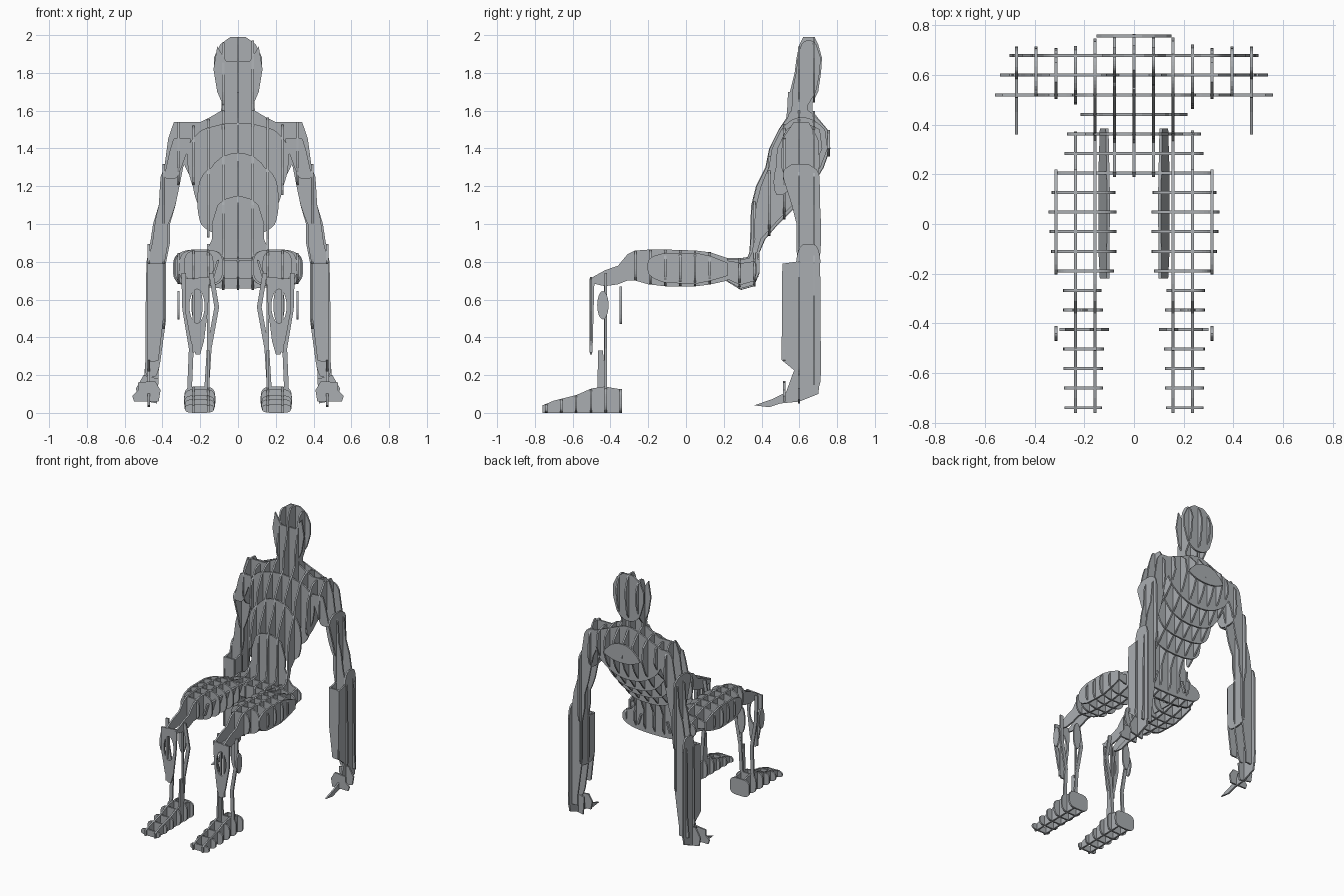
import bpy
import bmesh
import math
from mathutils import Vector

THICKNESS = .012
PITCH = .0787
RING_SIDES = 40

default_cube = bpy.data.objects.get("Cube")
if default_cube:
    bpy.data.objects.remove(default_cube, do_unlink=True)

steel = bpy.data.materials.new("grey_sheet")
steel.use_nodes = True
steel.diffuse_color = (.4, .42, .44, 1)
steel.node_tree.nodes["Principled BSDF"].inputs["Base Color"].default_value = steel.diffuse_color


def finish(name, mesh_builder, mirrored):
    """Turn a bmesh into an object, mirrored to the other side on request."""
    bmesh.ops.recalc_face_normals(mesh_builder, faces=mesh_builder.faces)
    mesh = bpy.data.meshes.new(name)
    mesh_builder.to_mesh(mesh)
    mesh_builder.free()
    mesh.materials.append(steel)
    part = bpy.data.objects.new(name, mesh)
    bpy.context.collection.objects.link(part)
    if mirrored:
        part.modifiers.new("other_side", "MIRROR")
    return part


def loft(rings, along, power):
    """Closed body through rounded rings: station, x range, then y or z range."""
    body = bmesh.new()
    loops = []
    for station, left, right, low, high in rings:
        loop = []
        for step in range(RING_SIDES):
            angle = math.tau * (step + .5) / RING_SIDES
            c, s = math.cos(angle), math.sin(angle)
            across = math.copysign(abs(c) ** (2 / power), c)
            up = math.copysign(abs(s) ** (2 / power), s)
            x = (left + right + across * (right - left)) / 2
            other = (low + high + up * (high - low)) / 2
            point = (x, other, station) if along == "z" else (x, station, other)
            loop.append(body.verts.new(point))
        loops.append(loop)
    for lower, upper in zip(loops, loops[1:]):
        for i in range(RING_SIDES):
            j = (i + 1) % RING_SIDES
            body.faces.new((lower[i], lower[j], upper[j], upper[i]))
    body.faces.new(loops[0])
    body.faces.new(loops[-1])
    return body


def thicken(sheet, faces, normal):
    result = bmesh.ops.extrude_face_region(sheet, geom=faces)
    moved = [v for v in result["geom"] if isinstance(v, bmesh.types.BMVert)]
    bmesh.ops.translate(sheet, verts=moved, vec=normal * THICKNESS)


def slices(name, body, axis, positions, mirrored=False):
    """Cut a body into evenly spaced flat plates."""
    normal = Vector((1, 0, 0)) if axis == "x" else Vector((0, 1, 0))
    result = bmesh.new()
    for position in positions:
        cut = body.copy()
        bmesh.ops.bisect_plane(
            cut, geom=cut.verts[:] + cut.edges[:] + cut.faces[:], dist=1e-6,
            plane_co=normal * (position - THICKNESS / 2), plane_no=normal,
            clear_inner=True, clear_outer=True)
        if cut.edges:
            bmesh.ops.triangle_fill(cut, edges=cut.edges[:], use_beauty=True)
            thicken(cut, cut.faces[:], normal)
            piece = bpy.data.meshes.new("piece")
            cut.to_mesh(piece)
            result.from_mesh(piece)
            bpy.data.meshes.remove(piece)
        cut.free()
    return finish(name, result, mirrored)


def plate(name, axis, position, outline, hole=(), mirrored=True):
    """Hand-cut plate; outline gives the two coordinates lying in its plane."""
    sheet = bmesh.new()
    normal = Vector((1, 0, 0)) if axis == "x" else Vector((0, 1, 0))
    base = position - THICKNESS / 2
    for path in (outline, hole):
        verts = [sheet.verts.new((base, a, b) if axis == "x" else (a, base, b)) for a, b in path]
        for i in range(len(verts)):
            sheet.edges.new((verts[i - 1], verts[i]))
    bmesh.ops.triangle_fill(sheet, edges=sheet.edges[:], use_beauty=True)
    thicken(sheet, sheet.faces[:], normal)
    return finish(name, sheet, mirrored)


def oval(a, b, half_a, half_b):
    turns = [math.tau * i / 24 for i in range(24)]
    return [(a + half_a * math.cos(t), b + half_b * math.sin(t)) for t in turns]


def columns(first, last):
    return [i * PITCH for i in range(first, last + 1)]


def rows(first, last):
    """Crosswise plate positions, counted from the back."""
    return [.756 - i * PITCH for i in range(first, last + 1)]


def symmetric(profile):
    return [(station, -half, half, low, high) for station, half, low, high in profile]


# Torso and neck
torso = loft(symmetric([
    (.78, .22, .31, .385), (.85, .17, .335, .39), (.92, .16, .34, .42), (1, .2, .34, .49),
    (1.1, .22, .345, .59), (1.2, .24, .37, .67), (1.3, .28, .42, .73),
    (1.4, .31, .44, .765), (1.5, .29, .49, .75), (1.56, .16, .53, .7),
    (1.6, .09, .535, .67), (1.7, .085, .54, .67)]), "z", 2.3)
slices("torso_lengthwise", torso, "x", columns(-3, 3))
slices("torso_crosswise", torso, "y", rows(0, 5))

# Head
head = loft(symmetric([
    (1.62, .085, .54, .66), (1.7, .11, .55, .7), (1.8, .13, .575, .715),
    (1.88, .13, .585, .72), (1.95, .1, .6, .7), (1.99, .05, .62, .68)]), "z", 2.5)
slices("head_lengthwise", head, "x", columns(-1, 1))
slices("head_back", head, "y", rows(1, 1))
face = [(.06, 1.86), (.11, 1.94), (.13, 1.82), (.11, 1.7), (.08, 1.63), (.08, 1.5)]
plate("face", "y", rows(2, 2)[0], face + [(-x, z) for x, z in reversed(face)], mirrored=False)

# Arms
arm = loft([
    (1.54, .2, .34, .57, .65), (1.45, .22, .37, .51, .7), (1.3, .29, .39, .5, .71),
    (1.25, .3, .41, .51, .71), (1.1, .33, .42, .56, .71), (1, .36, .45, .585, .715),
    (.9, .36, .465, .585, .715), (.8, .38, .485, .58, .715), (.79, .38, .485, .505, .715),
    (.5, .38, .49, .505, .715), (.28, .41, .49, .505, .715), (.22, .42, .495, .58, .715),
    (.15, .42, .5, .61, .71)], "z", 4)
slices("arm_lengthwise", arm, "x", columns(4, 6), True)
slices("arm_crosswise", arm, "y", rows(1, 3), True)

# Hands
plate("hand", "x", 6 * PITCH, [
    (.71, .18), (.7, .1), (.6, .06), (.5, .05), (.44, .03), (.36, .04),
    (.45, .07), (.53, .11), (.57, .22), (.63, .26)])
plate("fingers", "y", rows(3, 3)[0], [
    (.42, .06), (.55, .06), (.56, .09), (.53, .12), (.53, .16), (.44, .17), (.41, .12)])
plate("palm", "y", rows(2, 2)[0], [(.43, .05), (.53, .07), (.54, .13), (.5, .2), (.42, .18)])

# Hips
hips = loft(symmetric([
    (.19, .315, .72, .8), (.21, .315, .7, .82), (.29, .275, .65, .82), (.36, .27, .67, .83),
    (.39, .2, .74, .82)]), "y", 2.6)
slices("hips_lengthwise", hips, "x", columns(-3, 3))
slices("hips_crosswise", hips, "y", rows(5, 7))

# Thighs and knees
thigh = loft([
    (.22, .08, .315, .7, .82), (.13, .075, .33, .68, .85), (.05, .07, .345, .67, .86),
    (-.11, .07, .335, .67, .865), (-.2, .08, .31, .68, .865), (-.27, .13, .285, .7, .86),
    (-.31, .13, .285, .7, .84), (-.36, .13, .28, .68, .78), (-.43, .13, .28, .67, .755),
    (-.51, .14, .28, .69, .71)], "y", 3.2)
slices("thigh_lengthwise", thigh, "x", columns(2, 4), True)
slices("thigh_crosswise", thigh, "y", rows(8, 13), True)
inner = plate("inner_thigh_support", "x", 0, [
    (-.22, -.04), (-.1, -.06), (.2, -.06), (.385, -.04), (.385, .04), (.1, .06), (-.22, .05)])
inner.modifiers.clear()
for side in (-1, 1):
    support = inner if side < 0 else inner.copy()
    if side > 0:
        bpy.context.collection.objects.link(support)
        support.name = "inner_thigh_support_left"
    support.location = (side * .12, 0, .76)
    support.rotation_euler.y = side * -.3

# Shins
plate("shin_front", "y", rows(16, 16)[0], [
    (.15, .72), (.28, .71), (.28, .54), (.25, .38), (.225, .31), (.2, .31), (.18, .38),
    (.16, .54)], oval(.217, .565, .04, .09))
plate("calf_back", "y", rows(14, 14)[0], oval(.217, .57, .03, .1))
shin = [(.3, .74), (.295, .55), (.26, .34), (.27, .1)]
plate("shin_outer_strip", "y", rows(15, 15)[0],
      shin + [(x - .025, z) for x, z in reversed(shin)])
shin = [(.13, .74), (.1, .56), (.14, .34), (.155, .1)]
plate("shin_inner_strip", "y", rows(15, 15)[0],
      shin + [(x + .025, z) for x, z in reversed(shin)])
plate("calf_disc", "x", 4 * PITCH, oval(-.44, .57, .03, .075))
plate("shin_rod", "x", 2 * PITCH, [
    (-.435, .1), (-.42, .1), (-.42, .72), (-.435, .72)])
plate("ankle", "x", 2 * PITCH, [(-.47, .1), (-.42, .1), (-.44, .33), (-.465, .33)])
plate("shin_edge", "x", 3 * PITCH, [(-.51, .32), (-.495, .32), (-.485, .7), (-.51, .71)])

# Feet
foot = loft([
    (-.76, .13, .28, 0, .04), (-.7, .125, .28, 0, .065), (-.58, .125, .285, 0, .095),
    (-.5, .12, .285, 0, .13), (-.43, .12, .285, 0, .14), (-.345, .125, .285, 0, .125)], "y", 3.6)
slices("foot_lengthwise", foot, "x", columns(2, 3), True)
slices("foot_crosswise", foot, "y", rows(14, 19), True)
